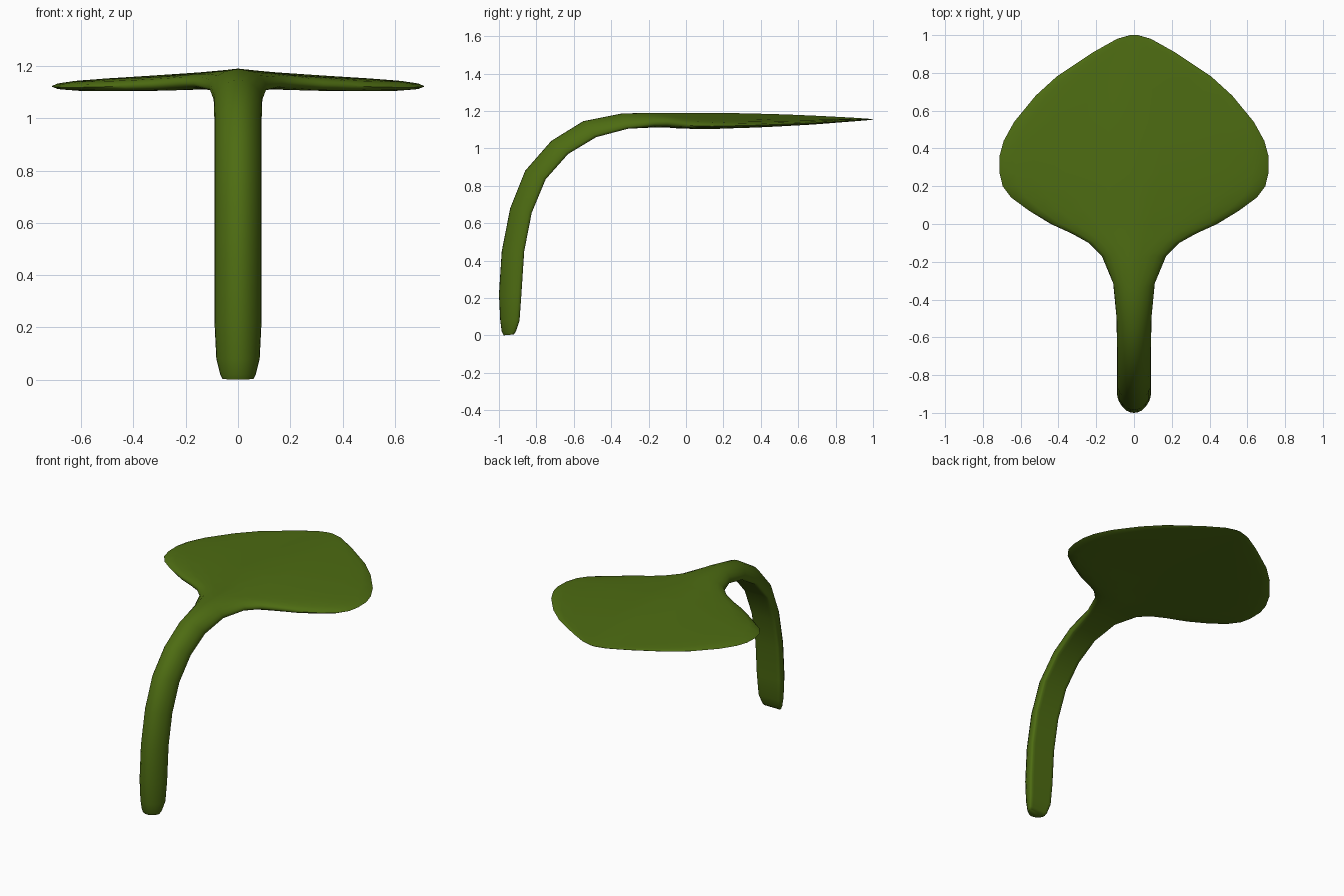
import bpy, bmesh, math

# Half cross-section: width fraction s, and stem depth v (1 = outer ridge, 0 = flat inner face)
S = [0, .2, .45, .7, .88, .97, 1, .97, .88, .7, .45, .2, 0]
V = [1, .98, .9, .72, .5, .32, .14, .04, 0, 0, 0, 0, 0]

# Stem rings: half width, outer (y, z), inner (y, z)
STEM = [
    (.060, -.975, 0, -.92, .005),
    (.068, -.985, .02, -.91, .02),
    (.083, -.993, .08, -.89, .08),
    (.090, -1.0, .22, -.88, .22),
    (.090, -.985, .45, -.865, .45),
    (.090, -.94, .68, -.825, .655),
    (.090, -.86, .88, -.75, .835),
    (.090, -.72, 1.04, -.63, .97),
    (.093, -.55, 1.145, -.48, 1.06),
    (.110, -.34, 1.187, -.31, 1.105),
]

# Leaf rings: y, half width, top z, bottom z, rim z, rim half thickness, leaf blend
LEAF = [
    (-.17, .170, 1.189, 1.112, 1.140, .026, .6),
    (-.10, .240, 1.190, 1.115, 1.135, .026, .9),
    (-.05, .330, 1.190, 1.119, 1.128, .025, 1),
    (0, .440, 1.190, 1.123, 1.123, .024, 1),
    (.07, .555, 1.190, 1.126, 1.119, .023, 1),
    (.14, .650, 1.189, 1.128, 1.118, .022, 1),
    (.20, .695, 1.189, 1.130, 1.119, .021, 1),
    (.27, .712, 1.188, 1.132, 1.121, .020, 1),
    (.36, .712, 1.186, 1.134, 1.123, .019, 1),
    (.44, .690, 1.184, 1.136, 1.126, .018, 1),
    (.54, .635, 1.181, 1.138, 1.130, .016, 1),
    (.68, .520, 1.175, 1.142, 1.136, .013, 1),
    (.78, .410, 1.170, 1.145, 1.142, .010, 1),
    (.91, .215, 1.163, 1.149, 1.150, .006, 1),
    (.98, .090, 1.158, 1.152, 1.154, .003, 1),
    (1.0, .020, 1.156, 1.154, 1.155, .001, 1),
]


def stem_half(w, oy, oz, iy, iz):
    return [(s * w, iy + (oy - iy) * v, iz + (oz - iz) * v) for s, v in zip(S, V)]


def leaf_half(y, w, top, bottom, rim, rim_t, blend):
    pts = []
    mid, half = (top + bottom) / 2, (top - bottom) / 2
    for i, (s, v) in enumerate(zip(S, V)):
        side = 1 if i < 6 else -1
        z = mid + (rim - mid) * s ** .8
        z += side * (half + (rim_t - half) * s) * math.sqrt(1 - s ** 8)
        stem_z = bottom + (top - bottom) * v
        pts.append((s * w, y, stem_z + (z - stem_z) * blend))
    return pts


# Loft the whole leaf and stem, mirroring each half section
halves = [stem_half(*r) for r in STEM] + [leaf_half(*r) for r in LEAF]
bm = bmesh.new()
rings = []
for h in halves:
    full = h + [(-x, y, z) for x, y, z in h[-2:0:-1]]
    rings.append([bm.verts.new(p) for p in full])
n = len(rings[0])
for a, b in zip(rings, rings[1:]):
    for i in range(n):
        j = (i + 1) % n
        bm.faces.new((a[i], a[j], b[j], b[i]))
bm.faces.new(rings[0])
bm.faces.new(rings[-1])
bmesh.ops.recalc_face_normals(bm, faces=bm.faces)

mesh = bpy.data.meshes.new("leaf_with_stem")
bm.to_mesh(mesh)
bm.free()
leaf = bpy.data.objects.new("leaf_with_stem", mesh)
bpy.context.collection.objects.link(leaf)

# Green material
green = bpy.data.materials.new("leaf_green")
green.diffuse_color = (.075, .15, .006, 1)
mesh.materials.append(green)

bpy.context.view_layer.objects.active = leaf
leaf.select_set(True)
bpy.ops.object.shade_smooth_by_angle(angle=math.radians(60))
